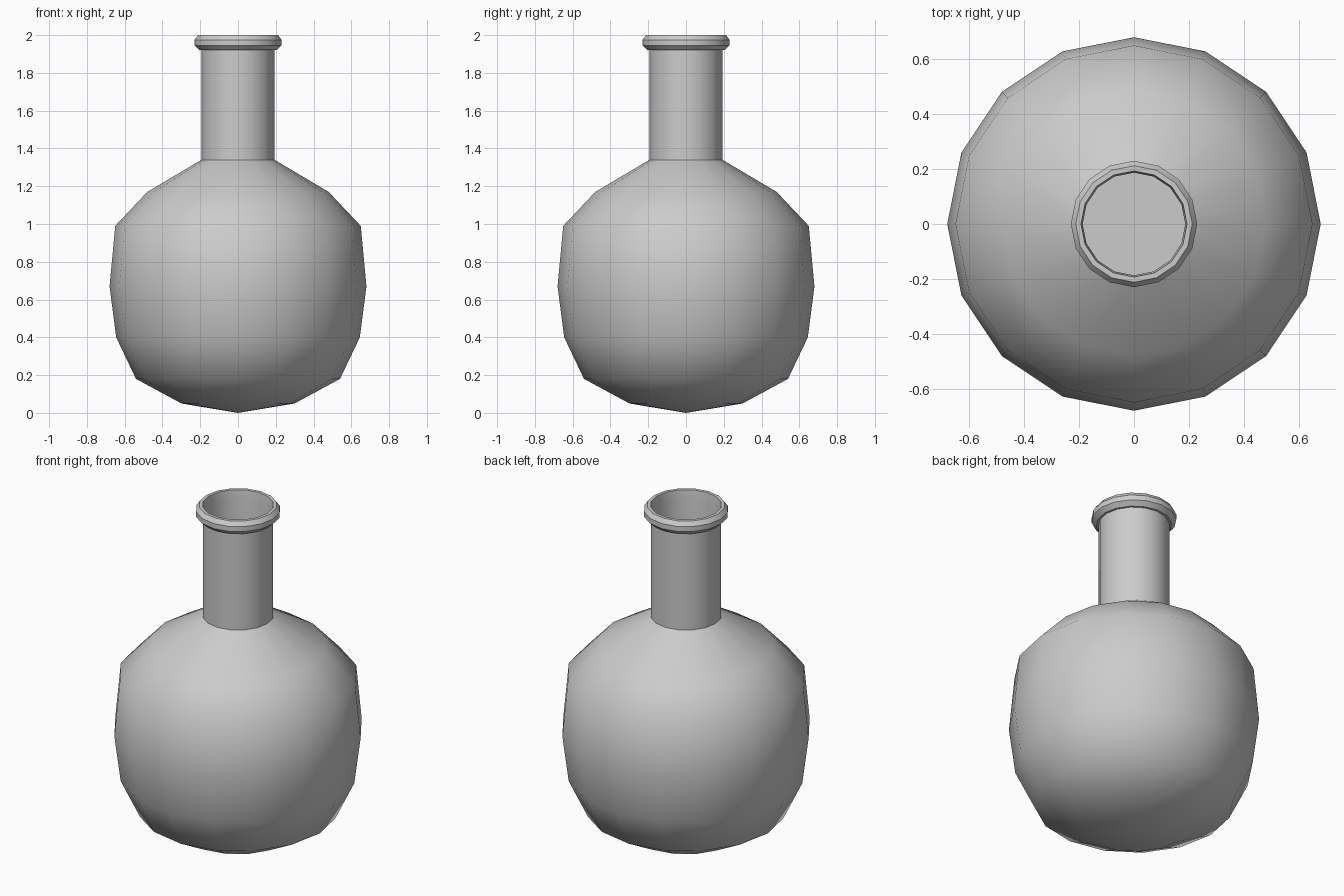
import bpy, math

if "Cube" in bpy.data.objects:
    bpy.data.objects.remove(bpy.data.objects["Cube"])

SIDES = 16

def lathe(name, profile, angle):
    """Revolve (radius, height) points around z; radius 0 makes a pole."""
    verts, faces, rings = [], [], []
    for r, z in profile:
        start = len(verts)
        count = 1 if r == 0 else SIDES
        for i in range(count):
            a = 2 * math.pi * i / SIDES
            verts.append((r * math.cos(a), r * math.sin(a), z))
        rings.append([start + i % count for i in range(SIDES)])
    for low, high in zip(rings, rings[1:]):
        for i in range(SIDES):
            j = (i + 1) % SIDES
            loop = [low[i], low[j], high[j], high[i]]
            faces.append(list(dict.fromkeys(loop)))
    mesh = bpy.data.meshes.new(name)
    mesh.from_pydata(verts, [], faces)
    obj = bpy.data.objects.new(name, mesh)
    bpy.context.collection.objects.link(obj)
    bpy.ops.object.select_all(action='DESELECT')
    obj.select_set(True)
    bpy.context.view_layer.objects.active = obj
    bpy.ops.object.shade_smooth_by_angle(angle=math.radians(angle))
    return obj

# Round body, open where the neck begins
lathe("flask_body", [(0, 0), (0.30, 0.05), (0.54, 0.18), (0.645, 0.40),
                     (0.68, 0.67), (0.65, 0.99), (0.48, 1.17), (0.193, 1.34)], 50)

# Neck with flared lip, turning inward to a hollow bore with a flat floor
lathe("flask_neck", [(0.193, 1.34), (0.193, 1.92), (0.205, 1.92), (0.23, 1.945),
                     (0.23, 1.975), (0.212, 2.0), (0.193, 2.0),
                     (0.187, 1.95), (0.187, 1.345), (0, 1.345)], 35)
